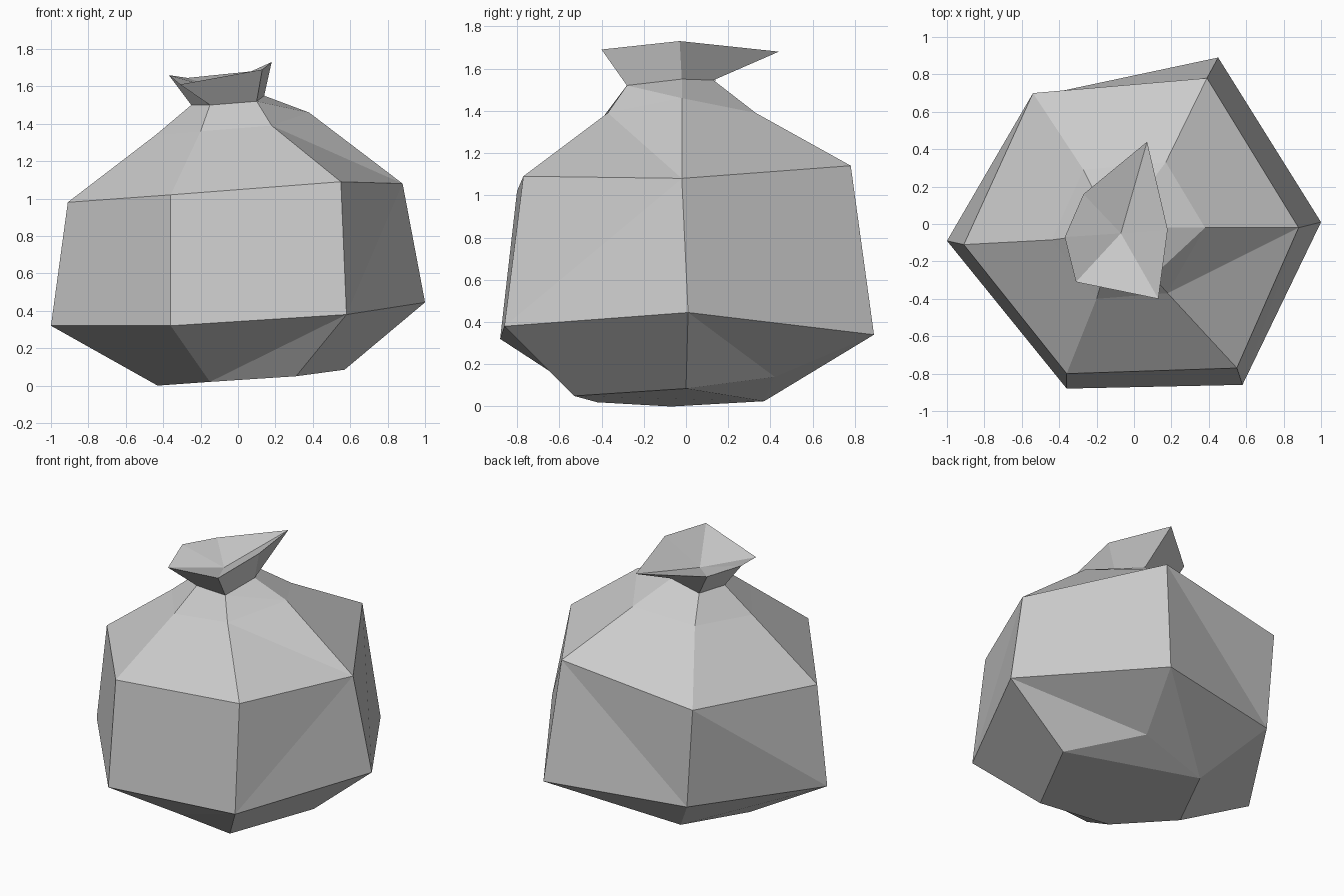
import bpy
import bmesh

default_cube = bpy.data.objects.get("Cube")
if default_cube:
    bpy.data.objects.remove(default_cube, do_unlink=True)


def make_material(name, colour):
    material = bpy.data.materials.new(name)
    material.use_nodes = True
    material.diffuse_color = colour
    shader = material.node_tree.nodes["Principled BSDF"]
    shader.inputs["Base Color"].default_value = colour
    shader.inputs["Roughness"].default_value = 0.8
    return material


def add_ring(bm, points):
    return [bm.verts.new(point) for point in points]


def skin(bm, lower, upper, rising=(), falling=()):
    """Join two rings; creased panels get a rising or falling diagonal."""
    count = len(lower)
    for i in range(count):
        j = (i + 1) % count
        a, b, c, d = lower[i], lower[j], upper[j], upper[i]
        if i in rising:
            panels = [(a, b, c), (a, c, d)]
        elif i in falling:
            panels = [(a, b, d), (b, c, d)]
        else:
            panels = [(a, b, c, d)]
        for panel in panels:
            bm.faces.new(panel)


bm = bmesh.new()

# Rings run anticlockwise from the right-hand corner, from the base upwards
base = add_ring(bm, [(-.43, -.07, 0), (-.15, -.42, .02), (.31, -.53, .05),
                     (.57, 0, .085), (.25, .42, .14), (-.22, .37, .025)])
belly = add_ring(bm, [(-1, -.09, .32), (-.36, -.88, .32), (.58, -.86, .38),
                      (1, .01, .445), (.45, .89, .34), (-.49, .69, .34)])
shoulder = add_ring(bm, [(-.91, -.11, .98), (-.36, -.8, 1.02), (.55, -.77, 1.09),
                         (.88, -.02, 1.08), (.39, .78, 1.14), (-.54, .7, 1.015)])
gather = add_ring(bm, [(-.44, -.085, 1.34), (-.2, -.4, 1.36), (.18, -.37, 1.39),
                       (.38, -.02, 1.46), (.17, .33, 1.39), (-.27, .29, 1.36)])
neck = add_ring(bm, [(-.25, -.06, 1.5), (-.15, -.23, 1.5), (.1, -.28, 1.52),
                     (.14, -.02, 1.55), (.02, .13, 1.545), (-.19, .13, 1.5)])
mouth = add_ring(bm, [(-.37, -.07, 1.66), (-.31, -.31, 1.61), (.13, -.4, 1.69),
                      (.18, -.03, 1.73), (.07, .44, 1.68), (-.27, .16, 1.645)])

# Sack body, pinched neck and flared mouth
skin(bm, base, belly, rising=(1,), falling=(3, 4))
skin(bm, belly, shoulder, rising=(2,), falling=(4, 5))
skin(bm, shoulder, gather, falling=(2,))
skin(bm, gather, neck, falling=(2,))
skin(bm, neck, mouth, falling=(0,))

# Dipped centre of the mouth
dip = bm.verts.new((-.07, -.05, 1.575))
for i, corner in enumerate(mouth):
    bm.faces.new((corner, mouth[(i + 1) % len(mouth)], dip))

# Underside, with one lifted corner
bm.faces.new((base[3], base[5], base[4]))
bm.faces.new((base[0], base[5], base[3], base[2], base[1]))

bmesh.ops.recalc_face_normals(bm, faces=bm.faces)
mesh = bpy.data.meshes.new("tied_sack")
bm.to_mesh(mesh)
bm.free()
mesh.materials.append(make_material("light grey cloth", (0.6, 0.6, 0.6, 1)))
sack = bpy.data.objects.new("tied_sack", mesh)
bpy.context.collection.objects.link(sack)
